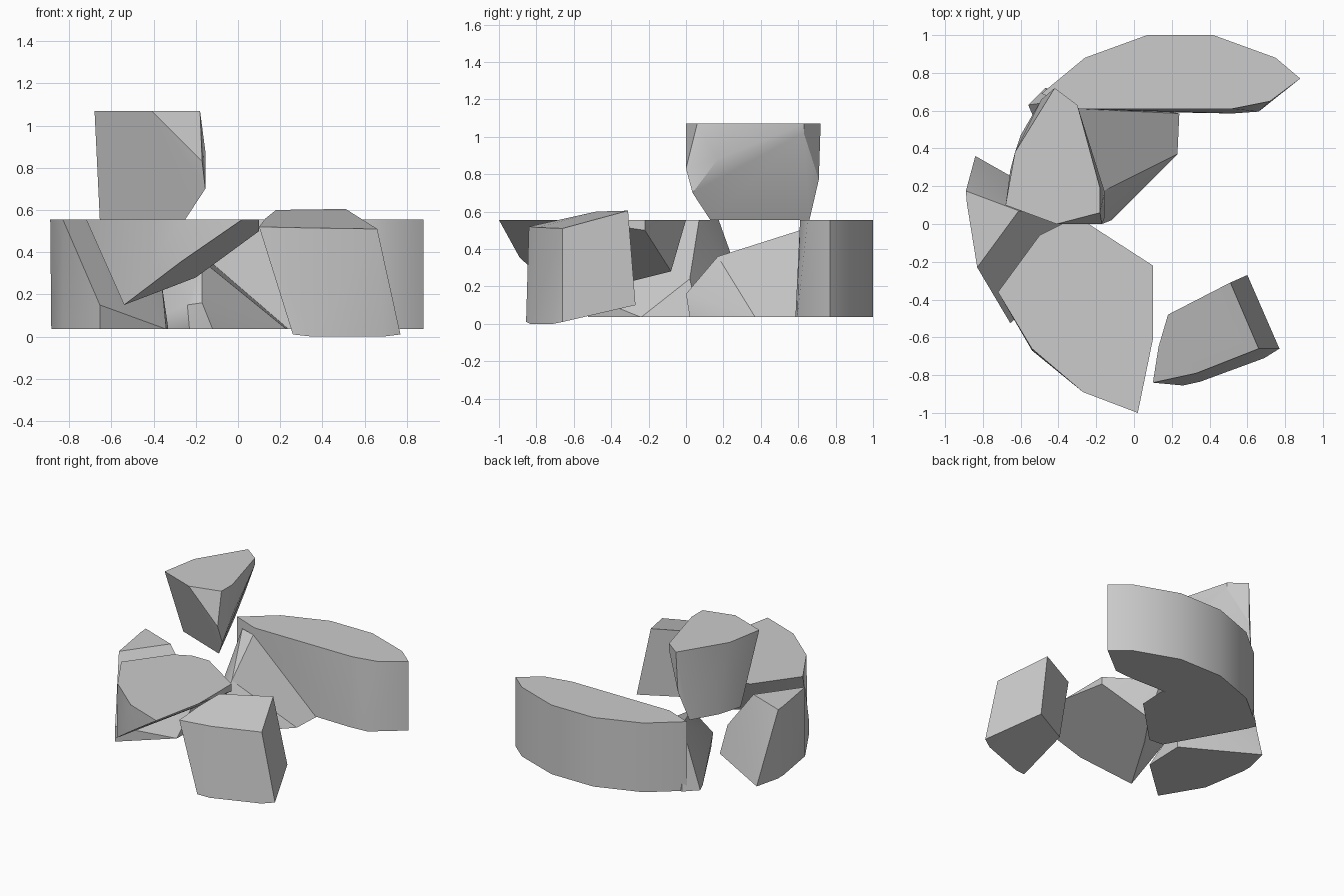
import bpy, bmesh, math

if "Cube" in bpy.data.objects:
    bpy.data.objects.remove(bpy.data.objects["Cube"])

stone = bpy.data.materials.new("stone_grey")
stone.diffuse_color = (0.6, 0.6, 0.6, 1)
stone.use_nodes = True
stone.node_tree.nodes["Principled BSDF"].inputs["Base Color"].default_value = stone.diffuse_color
LOW, HIGH = 0.035, 0.555


def at(z, *xy):
    """Lift a flat outline to height z."""
    return [(x, y, z) for x, y in xy]


def chunk(name, points):
    """Faceted rock: convex solid around its corner points."""
    bm = bmesh.new()
    for p in points:
        bm.verts.new(p)
    res = bmesh.ops.convex_hull(bm, input=bm.verts)
    loose = {g for g in res["geom_interior"] + res["geom_unused"]
             if isinstance(g, bmesh.types.BMVert)}
    bmesh.ops.delete(bm, geom=list(loose), context='VERTS')
    bmesh.ops.dissolve_limit(bm, angle_limit=math.radians(3),
                             verts=bm.verts, edges=bm.edges)
    bmesh.ops.recalc_face_normals(bm, faces=bm.faces)
    mesh = bpy.data.meshes.new(name)
    bm.to_mesh(mesh)
    bm.free()
    mesh.materials.append(stone)
    ob = bpy.data.objects.new(name, mesh)
    bpy.context.collection.objects.link(ob)
    bpy.context.view_layer.objects.active = ob
    ob.select_set(True)
    bpy.ops.object.shade_smooth_by_angle(angle=math.radians(30))
    ob.select_set(False)


# Long curved slab at the back
arc = [(-.49, .69), (-.26, .88), (.07, 1), (.42, 1), (.75, .88), (.88, .77)]
chunk("back_slab",
      at(HIGH, *arc, (.72, .65), (.52, .61), (-.29, .61))
      + at(LOW, *arc, (.66, .595), (.52, .585), (-.27, .60)))

# Raised chunk resting on top
chunk("upper_chunk",
      at(1.07, (-.42, .72), (-.30, .63), (-.18, .19), (-.18, .06),
         (-.41, 0), (-.68, .10), (-.63, .38))
      + [(-.30, .63, 1.02), (-.155, .17, .88), (-.17, 0, .83),
         (-.155, .035, .70), (-.43, .71, .77)]
      + at(HIGH, (-.25, .13), (-.655, .285), (-.60, .47), (-.49, .66)))

# Front slab with a slanted underside
chunk("front_slab",
      at(HIGH, (-.38, 0), (-.24, 0), (.10, -.22), (.10, -.61), (.02, -1),
         (-.27, -.89), (-.54, -.66), (-.72, -.36), (-.50, -.06))
      + [(-.54, -.67, .15), (-.27, -.89, .355), (.10, -.22, .50),
         (-.20, -.08, .28), (-.33, -.28, .23)])

# Wedge on the left, leaning under the front slab
chunk("left_wedge",
      at(HIGH, (-.83, -.23), (-.61, .07), (-.89, .175), (-.885, .11))
      + [(-.655, -.525, .15), (-.36, .02, .24)]
      + at(LOW, (-.83, -.23), (-.655, -.525), (-.34, -.24), (-.33, .07),
           (-.84, .36), (-.885, .175), (-.885, .11)))

# Sloped wedge in the middle, against the back slab
chunk("middle_wedge",
      [(-.30, .61, .50), (-.42, .65, .50), (-.17, .17, .36),
       (-.17, 0, .16), (-.24, .02, .15)]
      + at(LOW, (.24, .585), (.23, .37), (-.12, .02), (-.23, .03),
           (-.53, .56), (-.56, .63), (-.47, .72)))

# Separate tilted block at the front right
chunk("front_block",
      [(.10, -.84, .52), (.33, -.79, .515), (.66, -.66, .51),
       (.51, -.31, .605), (.18, -.48, .60), (.13, -.65, .56)]
      + [(.26, -.855, .01), (.35, -.835, 0), (.69, -.71, 0),
         (.77, -.66, .01), (.60, -.27, .10), (.30, -.43, .10)])
